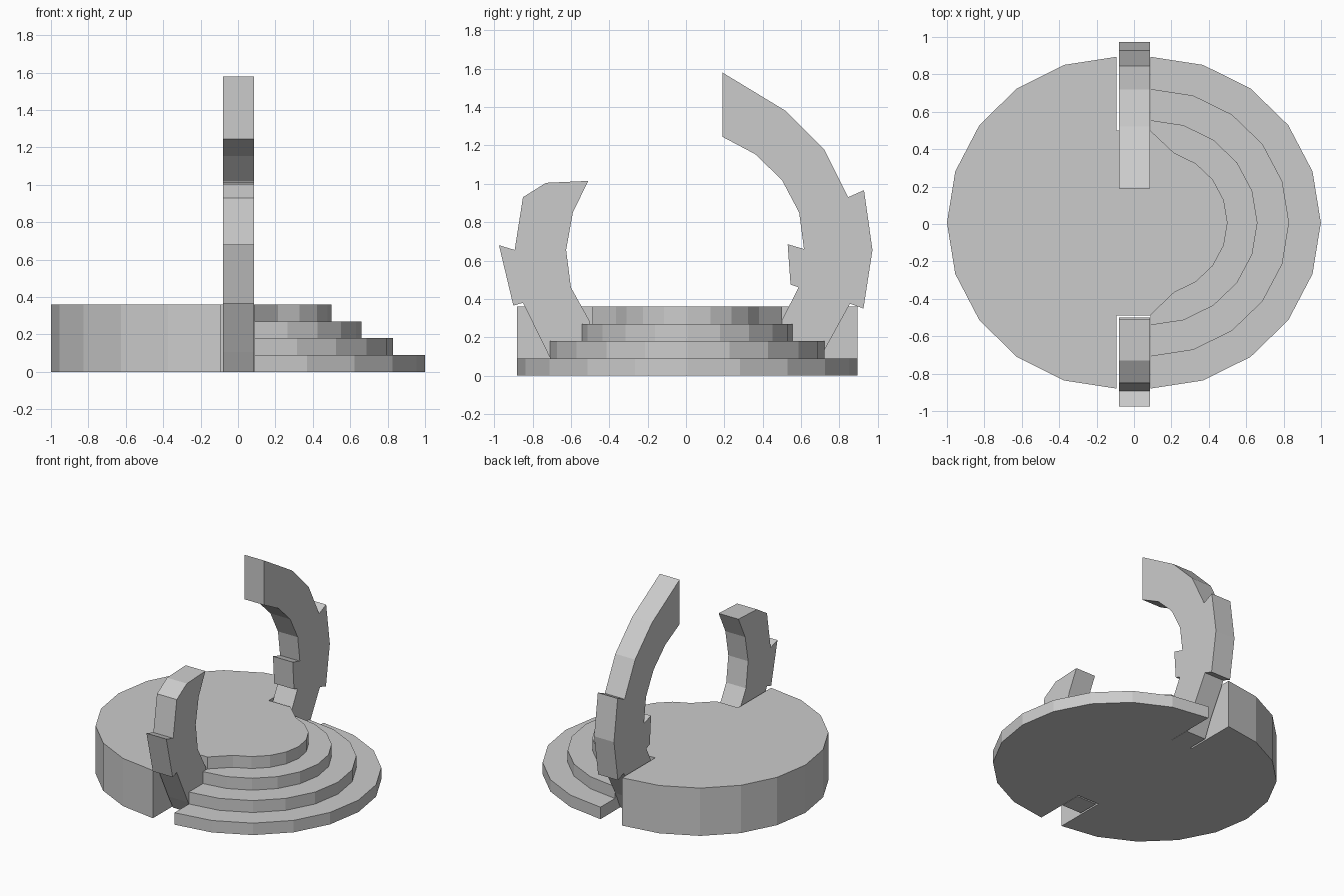
import bpy, bmesh
from math import cos, sin, pi

if "Cube" in bpy.data.objects:
    bpy.data.objects.remove(bpy.data.objects["Cube"])

CY = 0.007   # centre of the round base in y


def prism(name, loop, offset):
    """Extrude a closed flat outline (3D points) along an offset vector."""
    bm = bmesh.new()
    face = bm.faces.new([bm.verts.new(p) for p in loop])
    res = bmesh.ops.extrude_face_region(bm, geom=[face], use_keep_orig=True)
    verts = [v for v in res["geom"] if isinstance(v, bmesh.types.BMVert)]
    bmesh.ops.translate(bm, verts=verts, vec=offset)
    bmesh.ops.recalc_face_normals(bm, faces=bm.faces)
    me = bpy.data.meshes.new(name)
    bm.to_mesh(me)
    bm.free()
    ob = bpy.data.objects.new(name, me)
    bpy.context.collection.objects.link(ob)
    return ob


def half_arc(cx, rx, ry, side):
    """Ten-segment half circle bulging to +x (side 1) or -x (side -1)."""
    angles = [-pi / 2 + pi * i / 10 for i in range(11)]
    return [(cx + side * rx * cos(a), CY + ry * sin(a)) for a in angles]


# Solid half of the platform, with a tongue between the two slots
outline = half_arc(-0.093, 0.907, 0.887, -1)
outline += [(-0.093, 0.5), (0.087, 0.5), (0.087, -0.488), (-0.093, -0.488)]
prism("platform", [(x, y, 0) for x, y in outline], (0, 0, 0.36))

# Stepped half of the platform
for i, (rx, ry) in enumerate([(0.912, 0.887), (0.742, 0.715),
                              (0.573, 0.548), (0.413, 0.392)]):
    arc = half_arc(0.087, rx, ry, 1)
    if i == 3:   # top step flares out to the slot ends
        arc[0], arc[-1] = (0.087, -0.488), (0.087, 0.5)
    prism(f"step_{i + 1}", [(x, y, 0.09 * i) for x, y in arc], (0, 0, 0.09))

# Curved arms rising out of the slots, profiles in (y, z)
front = [(-0.51, 1.015), (-0.73, 1.005), (-0.85, 0.93), (-0.893, 0.655),
         (-0.975, 0.68), (-0.90, 0.365), (-0.85, 0.38), (-0.715, 0.105),
         (-0.66, 0), (-0.5, 0), (-0.5, 0.28), (-0.60, 0.46),
         (-0.625, 0.655), (-0.59, 0.85)]
back = [(0.19, 1.58), (0.52, 1.38), (0.72, 1.18), (0.845, 0.93),
        (0.928, 0.967), (0.972, 0.655), (0.925, 0.35), (0.855, 0.375),
        (0.72, 0.13), (0.66, 0), (0.495, 0), (0.495, 0.28), (0.587, 0.46),
        (0.545, 0.475), (0.53, 0.685), (0.615, 0.66), (0.59, 0.85),
        (0.5, 1.02), (0.36, 1.155), (0.19, 1.245)]
for name, profile in (("front_arm", front), ("back_arm", back)):
    prism(name, [(-0.08, y, z) for y, z in profile], (0.165, 0, 0))
